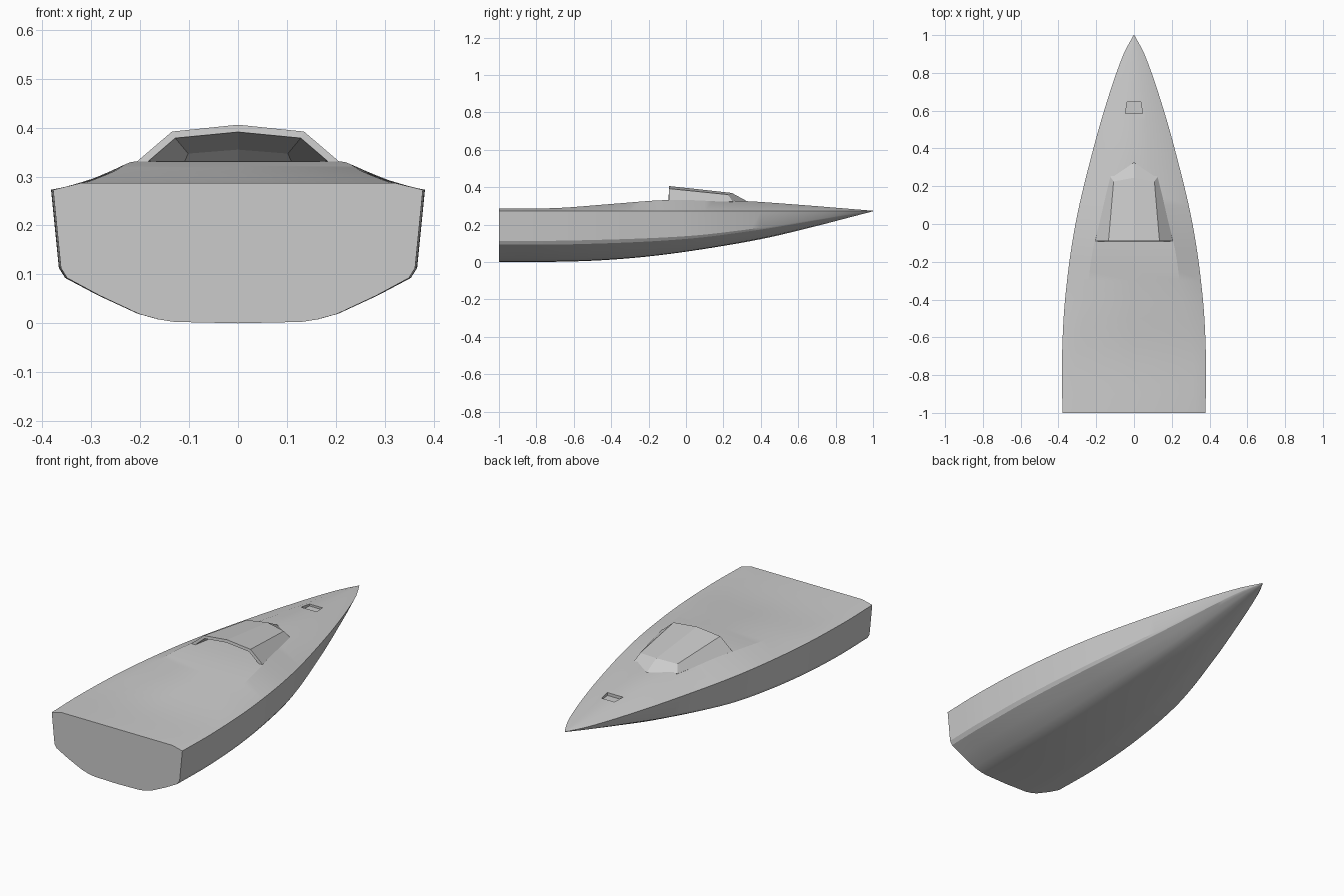
import bpy, bmesh
from mathutils import Vector

if "Cube" in bpy.data.objects:
    bpy.data.objects.remove(bpy.data.objects["Cube"])


def curve(points, t):
    """Smooth interpolation through (position, value) points."""
    for i in range(len(points) - 1):
        (x0, v0), (x1, v1) = points[i], points[i + 1]
        if t <= x1:
            break
    xa, va = points[max(i - 1, 0)]
    xb, vb = points[min(i + 2, len(points) - 1)]
    h = x1 - x0
    u = (t - x0) / h
    m0 = (v1 - va) / (x1 - xa) * h
    m1 = (vb - v0) / (xb - x0) * h
    return ((2*u**3 - 3*u*u + 1) * v0 + (u**3 - 2*u*u + u) * m0
            + (3*u*u - 2*u**3) * v1 + (u**3 - u*u) * m1)


def make_object(name, bm):
    bmesh.ops.recalc_face_normals(bm, faces=bm.faces)
    mesh = bpy.data.meshes.new(name)
    bm.to_mesh(mesh)
    bm.free()
    ob = bpy.data.objects.new(name, mesh)
    bpy.context.collection.objects.link(ob)
    return ob


def select(ob):
    bpy.ops.object.select_all(action='DESELECT')
    ob.select_set(True)
    bpy.context.view_layer.objects.active = ob


# Hull lines along y
BEAM = [(-1, .378), (-.75, .382), (-.4, .365), (0, .31), (.4, .215), (.7, .127), (.9, .055), (1, .002)]
KEEL = [(-1, .0), (-.6, .003), (-.3, .02), (0, .055), (.4, .122), (.7, .193), (.9, .245), (1, .271)]
CHINE = [(-1, .113), (-.6, .115), (0, .138), (.4, .183), (.7, .228), (.9, .258), (1, .272)]
DECK = [(-1, .287), (-.7, .288), (-.4, .31), (-.1, .331), (.3, .326), (.6, .306), (.9, .282), (1, .274)]
FLAT = [(-1, .32), (-.7, .31), (-.4, .255), (-.1, .21), (.3, .095), (.6, .06), (.9, .022), (1, .001)]
SHEER = .273
# Bottom half-section: fraction of chine width, fraction of keel-to-chine height
BOTTOM = [(.0, .0), (.36, .025), (.45, .07), (.56, .17), (.78, .5), (.965, .82), (1, 1)]


def section(y):
    b, k, c = curve(BEAM, y), curve(KEEL, y), curve(CHINE, y)
    d, f = curve(DECK, y), curve(FLAT, y)
    bow = max(0, y) ** 1.3
    cw = b * (.958 - .14 * bow)
    half = []
    for u, v in BOTTOM:
        v = v * (1 - .5 * bow) + u * .5 * bow
        half.append((cw * u, k + (c - k) * v))
    half += [(b, SHEER), (f, d), (0, d)]
    return half + [(-x, z) for x, z in half[-2:0:-1]]


# Hull and deck lofted through stations
bm = bmesh.new()
N = 40
rings = []
for i in range(N + 1):
    y = -1 + 2 * i / N
    rings.append([bm.verts.new((x, y, z)) for x, z in section(y)])
for a, b in zip(rings, rings[1:]):
    for j in range(len(a)):
        k = (j + 1) % len(a)
        bm.faces.new((a[j], a[k], b[k], b[j]))
bm.faces.new(rings[0])
bm.faces.new(rings[-1])
hull = make_object("hull", bm)

# Recessed foredeck hatch
bm = bmesh.new()
loops = [[bm.verts.new((x, y, z)) for x, y in
          ((-.045, .585), (.045, .585), (.037, .645), (-.037, .645))] for z in (.292, .35)]
bm.faces.new(loops[0])
bm.faces.new(loops[1])
for j in range(4):
    k = (j + 1) % 4
    bm.faces.new((loops[0][j], loops[0][k], loops[1][k], loops[1][j]))
cutter = make_object("hatch_cutter", bm)
cutter.hide_render = True
select(hull)
mod = hull.modifiers.new("hatch", 'BOOLEAN')
mod.operation = 'DIFFERENCE'
mod.solver = 'EXACT'
mod.object = cutter
bpy.ops.object.modifier_apply(modifier=mod.name)
bpy.data.objects.remove(cutter)
bpy.ops.object.shade_smooth_by_angle(angle=.4)

# Cabin shell, open at the back
base = [(.21, -.09, .328), (.125, .25, .323), (0, .335, .320)]
mid = [(.135, -.09, .392), (.108, .225, .360), (0, .245, .369)]
ridge = (0, -.09, .406)
bm = bmesh.new()
for s in (1, -1):
    B = [bm.verts.new((s * x, y, z)) for x, y, z in base]
    M = [bm.verts.new((s * x, y, z)) for x, y, z in mid]
    R = bm.verts.new(ridge)
    for f in ((B[0], B[1], M[1], M[0]), (B[1], B[2], M[2], M[1]), (M[0], M[1], M[2], R)):
        bm.faces.new(f)
bmesh.ops.remove_doubles(bm, verts=bm.verts, dist=1e-5)
bmesh.ops.recalc_face_normals(bm, faces=bm.faces)
roof = max(bm.faces, key=lambda f: f.calc_center_median().z)
if roof.normal.z < 0:
    bmesh.ops.reverse_faces(bm, faces=bm.faces)
mesh = bpy.data.meshes.new("cabin")
bm.to_mesh(mesh)
bm.free()
cabin = bpy.data.objects.new("cabin", mesh)
bpy.context.collection.objects.link(cabin)
mod = cabin.modifiers.new("thickness", 'SOLIDIFY')
mod.thickness = .015
mod.offset = -1
